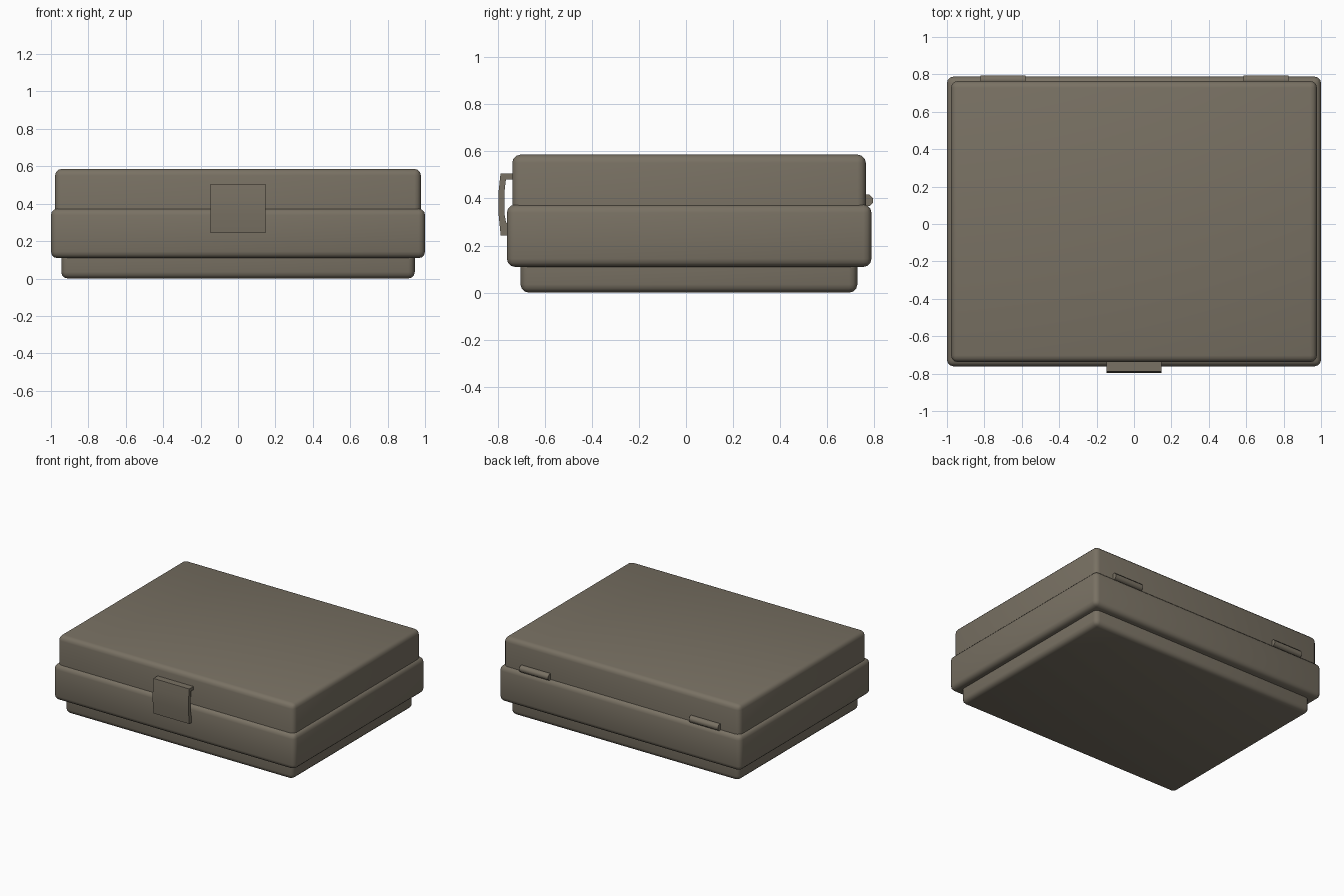
import bpy, bmesh, math
from mathutils import Matrix

if "Cube" in bpy.data.objects:
    bpy.data.objects.remove(bpy.data.objects["Cube"])

mat = bpy.data.materials.new("taupe plastic")
mat.diffuse_color = (0.19, 0.165, 0.125, 1)
mat.use_nodes = True
mat.node_tree.nodes["Principled BSDF"].inputs["Base Color"].default_value = mat.diffuse_color


def finish(bm, name, angle=50):
    bmesh.ops.recalc_face_normals(bm, faces=bm.faces)
    me = bpy.data.meshes.new(name)
    bm.to_mesh(me)
    bm.free()
    me.materials.append(mat)
    ob = bpy.data.objects.new(name, me)
    bpy.context.collection.objects.link(ob)
    bpy.ops.object.select_all(action='DESELECT')
    ob.select_set(True)
    bpy.context.view_layer.objects.active = ob
    bpy.ops.object.shade_smooth_by_angle(angle=math.radians(angle))
    return ob


def shell(name, hx, y0, y1, z0, z1, radius, top, bottom):
    """Box with rounded upright corners and optionally rounded top / bottom rims."""
    bm = bmesh.new()
    size = Matrix.Diagonal((2 * hx, y1 - y0, z1 - z0, 1))
    bmesh.ops.create_cube(bm, size=1, matrix=Matrix.Translation(
        (0, (y0 + y1) / 2, (z0 + z1) / 2)) @ size)

    def rounded(e):
        a, b = (v.co.z for v in e.verts)
        if abs(a - b) > 0.01:
            return True
        return top if a > (z0 + z1) / 2 else bottom

    bmesh.ops.bevel(bm, geom=[e for e in bm.edges if rounded(e)], offset=radius,
                    segments=3, profile=0.5, affect='EDGES', clamp_overlap=True)
    return finish(bm, name)


# case: foot, lower tray and lid
shell("foot", 0.945, -0.703, 0.728, 0.0, 0.13, 0.035, False, True)
shell("lower_tray", 1.0, -0.761, 0.788, 0.109, 0.374, 0.035, True, True)
shell("lid", 0.978, -0.738, 0.764, 0.36, 0.586, 0.035, True, False)


def extrude_profile(name, pts, x0, x1, angle=30):
    """Extrude a closed (y, z) outline along x."""
    bm = bmesh.new()
    f = bm.faces.new([bm.verts.new((x0, y, z)) for y, z in pts])
    ext = bmesh.ops.extrude_face_region(bm, geom=[f])["geom"]
    bmesh.ops.translate(bm, vec=(x1 - x0, 0, 0),
                        verts=[g for g in ext if isinstance(g, bmesh.types.BMVert)])
    return finish(bm, name, angle)


# bowed front latch with an arm hooked to the lid and a toe on the tray
extrude_profile("latch", [
    (-0.72, 0.505), (-0.788, 0.505), (-0.796, 0.43), (-0.797, 0.34), (-0.787, 0.243),
    (-0.762, 0.243), (-0.755, 0.25), (-0.755, 0.29), (-0.765, 0.30), (-0.772, 0.34),
    (-0.771, 0.43), (-0.765, 0.48), (-0.72, 0.48)], -0.148, 0.148)

# two hinge barrels at the back
barrel = [(0.77 + 0.026 * math.cos(math.tau * (i + 0.5) / 8),
           0.392 + 0.026 * math.sin(math.tau * (i + 0.5) / 8)) for i in range(8)]
for side, x in (("left", -0.70), ("right", 0.705)):
    extrude_profile("hinge_" + side, barrel, x - 0.12, x + 0.12, 50)
